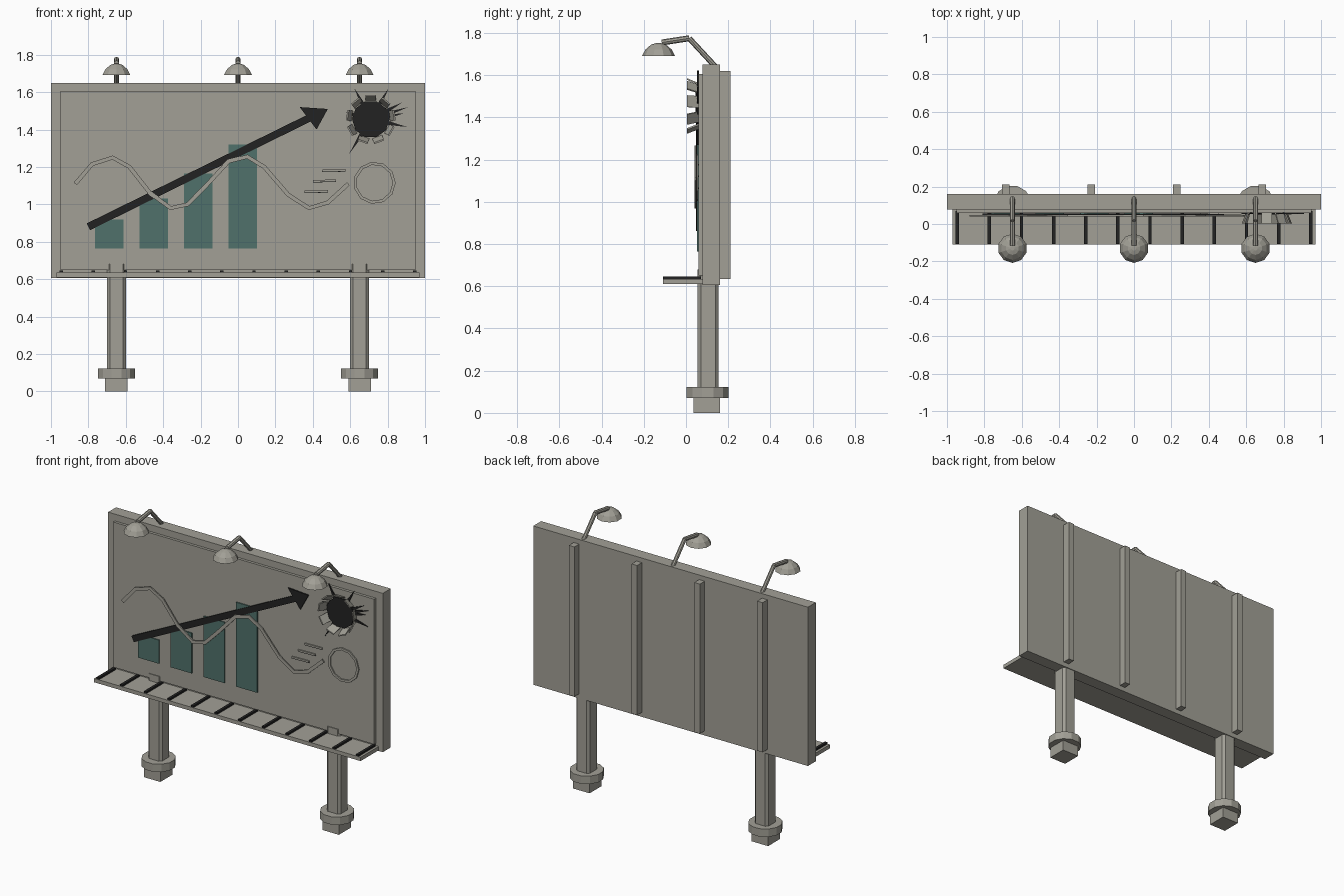
import bpy, bmesh, math
from mathutils import Vector, Matrix

cube = bpy.data.objects.get("Cube")
if cube:
    bpy.data.objects.remove(cube, do_unlink=True)


def material(name, rgb):
    m = bpy.data.materials.new(name)
    m.use_nodes = True
    m.diffuse_color = (*rgb, 1)
    m.node_tree.nodes["Principled BSDF"].inputs["Base Color"].default_value = (*rgb, 1)
    return m


GREY = material("warm grey", (0.36, 0.35, 0.305))
TEAL = material("dark teal", (0.08, 0.165, 0.145))
BLACK = material("soft black", (0.016, 0.016, 0.016))


def finish(name, bm, mat):
    bmesh.ops.recalc_face_normals(bm, faces=bm.faces)
    me = bpy.data.meshes.new(name)
    bm.to_mesh(me)
    bm.free()
    me.materials.append(mat)
    ob = bpy.data.objects.new(name, me)
    bpy.context.collection.objects.link(ob)
    return ob


def box(name, x, y, z, mat=GREY):
    """Box from (min, max) pairs."""
    bm = bmesh.new()
    size = Matrix.Diagonal((x[1] - x[0], y[1] - y[0], z[1] - z[0], 1))
    mid = Matrix.Translation((sum(x) / 2, sum(y) / 2, sum(z) / 2))
    bmesh.ops.create_cube(bm, size=1, matrix=mid @ size)
    return finish(name, bm, mat)


def prism(name, points, offset, mat=GREY):
    """Polygon extruded along offset."""
    bm = bmesh.new()
    face = bm.faces.new([bm.verts.new(p) for p in points])
    ext = bmesh.ops.extrude_face_region(bm, geom=[face])
    bmesh.ops.translate(bm, vec=offset, verts=[v for v in ext["geom"] if isinstance(v, bmesh.types.BMVert)])
    return finish(name, bm, mat)


def decal(name, points, y, mat, depth=0.008):
    return prism(name, [(x, y, z) for x, z in points], (0, depth, 0), mat)


def ribbon(name, points, width, y, mat, closed=False):
    """Flat mitred stroke in the sign plane."""
    pts = [Vector(p) for p in points]
    n = len(pts)
    bm = bmesh.new()
    rows = []
    for i, p in enumerate(pts):
        a = pts[i - 1] if i or closed else p
        b = pts[(i + 1) % n] if i < n - 1 or closed else p
        t = (b - a).normalized()
        s = Vector((-t.y, t.x)) * width / 2
        rows.append([bm.verts.new((q.x, yy, q.y)) for q, yy in
                     ((p + s, y), (p - s, y), (p - s, y + 0.008), (p + s, y + 0.008))])
    for i in range(n if closed else n - 1):
        r, q = rows[i], rows[(i + 1) % n]
        for k in range(4):
            j = (k + 1) % 4
            bm.faces.new((r[k], r[j], q[j], q[k]))
    if not closed:
        bm.faces.new(rows[0])
        bm.faces.new(rows[-1])
    return finish(name, bm, mat)


def lathe(name, profile, sides, x, y):
    """Stack of rings (radius, z), capped at both ends."""
    bm = bmesh.new()
    rings = []
    for r, z in profile:
        ang = [2 * math.pi * (k + 0.5) / sides for k in range(sides)]
        rings.append([bm.verts.new((x + r * math.cos(a), y + r * math.sin(a), z)) for a in ang])
    for lo, hi in zip(rings, rings[1:]):
        for k in range(sides):
            j = (k + 1) % sides
            bm.faces.new((lo[k], lo[j], hi[j], hi[k]))
    bm.faces.new(rings[0])
    bm.faces.new(rings[-1])
    return finish(name, bm, GREY)


def rod(name, a, b, radius):
    a, b = Vector(a), Vector(b)
    d = b - a
    bm = bmesh.new()
    m = Matrix.Translation((a + b) / 2) @ d.to_track_quat('Z', 'Y').to_matrix().to_4x4()
    bmesh.ops.create_cone(bm, cap_ends=True, segments=8, radius1=radius, radius2=radius,
                          depth=d.length, matrix=m)
    return finish(name, bm, GREY)


# Sign board, raised front sheet and back battens
box("sign_board", (-1, 1), (0.078, 0.16), (0.605, 1.65))
box("front_sheet", (-0.95, 0.95), (0.06, 0.08), (0.65, 1.605))
for i in range(4):
    x = -0.685 + i * 0.457
    box("back_batten", (x - 0.02, x + 0.02), (0.155, 0.21), (0.635, 1.62))

# Walkway with dark slats
box("walkway", (-0.97, 0.97), (-0.11, 0.085), (0.61, 0.635))
for i in range(12):
    x = -0.945 + i * 0.1718
    box("walkway_slat", (x - 0.009, x + 0.009), (-0.108, 0.07), (0.634, 0.647), BLACK)

# Posts, collars and feet
for side, x in (("right", -0.65), ("left", 0.65)):
    c, h = 0.015, 0.05
    outline = [(h, h - c), (h - c, h), (c - h, h), (-h, h - c),
               (-h, c - h), (c - h, -h), (h - c, -h), (h, c - h)]
    prism(side + "_post", [(x + u, 0.105 + v, 0.06) for u, v in outline], (0, 0, 0.62))
    lathe(side + "_collar", [(0.103, 0.07), (0.103, 0.122)], 12, x, 0.103)
    box(side + "_foot", (x - 0.06, x + 0.06), (0.035, 0.16), (0, 0.075))

# Lamps on bent arms
for x in (-0.65, 0, 0.65):
    elbow = (x, 0.015, 1.775)
    rod("lamp_lower_arm", (x, 0.14, 1.64), elbow, 0.013)
    rod("lamp_upper_arm", elbow, (x, -0.115, 1.755), 0.014)
    lathe("lamp_shade", [(0.078, 1.692), (0.062, 1.722), (0.035, 1.745), (0.012, 1.752)], 10, x, -0.13)

# Bar chart
for i, top in enumerate((0.92, 1.03, 1.165, 1.32)):
    x = -0.765 + i * 0.238
    decal("chart_bar", [(x, 0.765), (x + 0.153, 0.765), (x + 0.153, top), (x, top)], 0.053, TEAL)

# Rising arrow
ribbon("arrow_shaft", [(-0.80, 0.88), (0.39, 1.466)], 0.04, 0.047, BLACK)
decal("arrow_head", [(0.33, 1.52), (0.42, 1.40), (0.48, 1.51)], 0.046, BLACK)

# Wave line, ring and dashes
wave = [(-0.87, 1.11), (-0.78, 1.215), (-0.67, 1.25), (-0.58, 1.20), (-0.47, 1.06),
        (-0.36, 0.98), (-0.27, 1.0), (-0.18, 1.09), (-0.05, 1.23), (0.05, 1.255),
        (0.14, 1.2), (0.27, 1.05), (0.38, 0.98), (0.48, 1.01), (0.59, 1.11)]
ribbon("wave_line", wave, 0.022, 0.04, GREY)
ring = [(0.73 + 0.105 * math.cos(k * math.tau / 11), 1.115 + 0.105 * math.sin(k * math.tau / 11))
        for k in range(11)]
ribbon("ring_mark", ring, 0.016, 0.05, GREY, closed=True)
for x, z in ((0.45, 1.18), (0.40, 1.125), (0.355, 1.068)):
    ribbon("dash_mark", [(x, z), (x + 0.125, z + 0.003)], 0.01, 0.05, GREY)
    ribbon("dash_edge", [(x, z - 0.006), (x + 0.125, z - 0.003)], 0.004, 0.051, BLACK)

# Burst hole: dark opening, torn flaps and cracks
CX, CZ = 0.71, 1.455
decal("hole_opening", [(CX + 0.1 * math.cos(k * math.tau / 10), CZ + 0.1 * math.sin(k * math.tau / 10))
                       for k in range(10)], 0.05, BLACK)
for k in range(9):
    a = math.radians(90 + 40 * k)
    out = Vector((math.cos(a), 0, math.sin(a)))
    side = Vector((-out.z, 0, out.x)) * 0.028
    mid = Vector((CX, 0, CZ))
    root = mid + out * 0.1 + Vector((0, 0.06, 0))
    tip = mid + out * 0.123 + Vector((0, 0.004, 0))
    prism("torn_flap", [root - side, root + side, tip + side, tip - side], out * 0.008)
for deg, reach in ((118, 0.19), (60, 0.19), (18, 0.21), (10, 0.18), (-12, 0.2),
                   (-122, 0.22), (165, 0.14), (28, 0.19)):
    a = math.radians(deg)
    u, w = Vector((math.cos(a), math.sin(a))), Vector((-math.sin(a), math.cos(a))) * 0.011
    c = Vector((CX, CZ))
    decal("crack", [c + u * 0.09 - w, c + u * reach, c + u * 0.09 + w], 0.053, BLACK)
